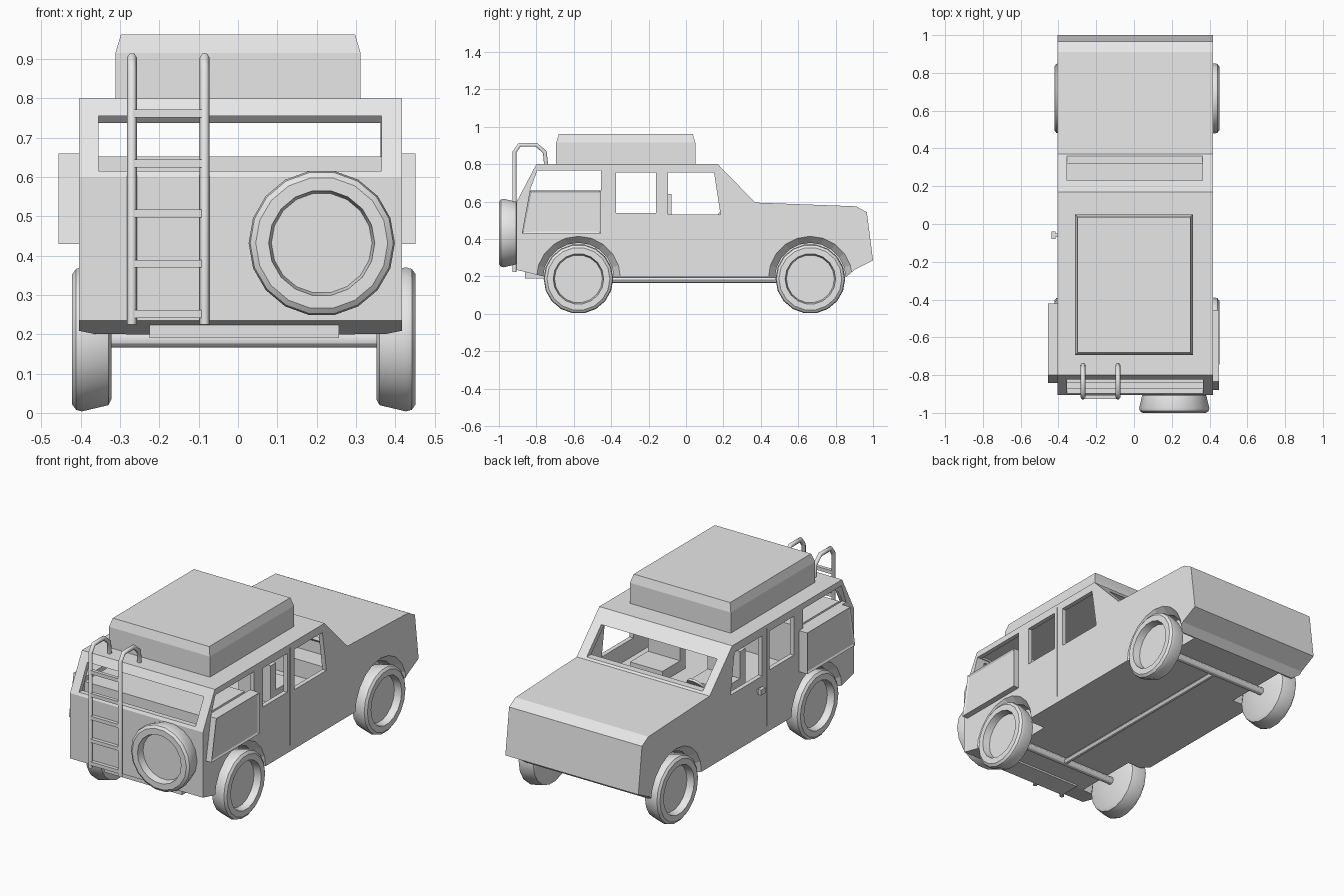
import bpy
import bmesh
from math import cos, sin, tau, pi
from mathutils import Matrix, Vector

cube = bpy.data.objects.get("Cube")
if cube:
    bpy.data.objects.remove(cube, do_unlink=True)

grey = bpy.data.materials.new("plain_grey")
grey.use_nodes = True
grey.diffuse_color = (0.8, 0.8, 0.8, 1)
grey.node_tree.nodes["Principled BSDF"].inputs["Base Color"].default_value = (0.8, 0.8, 0.8, 1)


def activate(obj):
    bpy.ops.object.select_all(action="DESELECT")
    obj.select_set(True)
    bpy.context.view_layer.objects.active = obj


def make(name, bm, smooth=False):
    bmesh.ops.recalc_face_normals(bm, faces=bm.faces)
    mesh = bpy.data.meshes.new(name)
    bm.to_mesh(mesh)
    bm.free()
    obj = bpy.data.objects.new(name, mesh)
    bpy.context.collection.objects.link(obj)
    mesh.materials.append(grey)
    if smooth:
        activate(obj)
        bpy.ops.object.shade_smooth_by_angle(angle=pi / 6)
    return obj


def loft(name, rings, smooth=False):
    """Skin closed rings of points and cap both ends."""
    bm = bmesh.new()
    loops = [[bm.verts.new(p) for p in ring] for ring in rings]
    n = len(loops[0])
    for a, b in zip(loops, loops[1:]):
        for i in range(n):
            j = (i + 1) % n
            bm.faces.new((a[i], a[j], b[j], b[i]))
    bm.faces.new(loops[0])
    bm.faces.new(loops[-1])
    return make(name, bm, smooth)


def prism(name, outline, x0, x1):
    """Side outline (y, z) stretched across x."""
    return loft(name, [[(x, y, z) for y, z in outline] for x in (x0, x1)])


def box(name, x0, x1, y0, y1, z0, z1):
    return prism(name, [(y0, z0), (y1, z0), (y1, z1), (y0, z1)], x0, x1)


def lathe(name, profile, place, sides=18, smooth=True):
    """Profile of (radius, distance along local z), turned and placed."""
    rings = [[place @ Vector((r * cos(tau * i / sides), r * sin(tau * i / sides), h))
              for i in range(sides)] for r, h in profile]
    return loft(name, rings, smooth)


def cut(target, cutter):
    mod = target.modifiers.new("cut", "BOOLEAN")
    mod.operation = "DIFFERENCE"
    mod.solver = "EXACT"
    mod.object = cutter
    activate(target)
    bpy.ops.object.modifier_apply(modifier=mod.name)
    bpy.data.objects.remove(cutter, do_unlink=True)


def facing(x, y, z, axis):
    turn = Vector(axis).to_track_quat("Z", "Y").to_matrix().to_4x4()
    return Matrix.Translation((x, y, z)) @ turn


# Body shell
LEFT, RIGHT = 0.417, -0.405
AXLES = {"tail": -0.575, "nose": 0.665}
WHEEL_Z = 0.187
body = prism("body", [
    (-0.905, 0.235), (-0.905, 0.6), (-0.8, 0.8), (0.17, 0.8), (0.37, 0.595),
    (0.91, 0.575), (0.967, 0.543), (1.0, 0.285), (0.9, 0.235), (0.86, 0.2),
    (-0.76, 0.2)], RIGHT, LEFT)

# Cabin hollow
cut(body, prism("cabin_cutter", [
    (-0.875, 0.43), (-0.875, 0.6), (-0.785, 0.775), (0.155, 0.775),
    (0.335, 0.59), (0.335, 0.43)], RIGHT + 0.025, LEFT - 0.025))

# Side windows, front and back openings
side_windows = [
    [(-0.835, 0.66), (-0.795, 0.767), (-0.455, 0.767), (-0.455, 0.66)],
    [(-0.375, 0.54), (-0.375, 0.757), (-0.16, 0.757), (-0.16, 0.54)],
    [(-0.095, 0.53), (-0.095, 0.755), (0.15, 0.755), (0.185, 0.53)],
]
for outline in side_windows:
    cut(body, prism("window_cutter", outline, -0.6, 0.6))
cut(body, box("tailgate_window_cutter", -0.355, 0.365, -1.0, -0.74, 0.615, 0.755))
cut(body, box("windscreen_cutter", -0.355, 0.362, 0.08, 0.5, 0.605, 0.737))

# Flared wheel arches and door seams
for side, face in ((1, LEFT), (-1, RIGHT)):
    for y in AXLES.values():
        cut(body, lathe("arch_cutter", [(0.19, -0.12), (0.19, -0.04), (0.225, 0), (0.225, 0.05)],
                        facing(face, y, WHEEL_Z + 0.003, (side, 0, 0)), 20, False))
    cut(body, box("seam_cutter", face - 0.008, face + 0.008, -0.139, -0.133, 0.235, 0.78))

# Wheels with dished rims, plus the spare
tyre = [(0.02, 0), (0.155, 0), (0.17, 0.008), (0.186, 0.075), (0.182, 0.09),
        (0.168, 0.1), (0.135, 0.1), (0.128, 0.06), (0.02, 0.06)]
for end, y in AXLES.items():
    for side, name, x in ((1, "left", 0.352), (-1, "right", -0.322)):
        lathe(f"{end}_{name}_wheel", tyre, facing(x, y, WHEEL_Z, (side, 0, 0)))
    lathe(f"{end}_axle", [(0.021, -0.33), (0.021, 0.36)], facing(0, y, 0.187, (1, 0, 0)), 12)
lathe("spare_wheel", tyre, facing(0.213, -0.9, 0.432, (0, -1, 0)))
lathe("drive_shaft", [(0.015, AXLES["tail"]), (0.015, AXLES["nose"])],
      facing(0, 0, 0.181, (0, 1, 0)), 12)
box("tail_plate", -0.225, 0.257, -0.86, -0.74, 0.19, 0.235)

# Roof case with tapered lid
case_rings = []
for inset, z in ((0, 0.798), (0, 0.915), (0.014, 0.962)):
    x, y0, y1 = 0.312 - inset, -0.694 + inset, 0.05 - inset
    case_rings.append([(-x, y0, z), (x, y0, z), (x, y1, z), (-x, y1, z)])
loft("roof_case", case_rings)

# Side cases with recessed outer panels
for name, inner, outer, shift in (("left", LEFT - 0.01, 0.451, 0), ("right", RIGHT + 0.01, -0.456, 0.035)):
    case = prism(f"{name}_side_case", [
        (-0.878 + shift, 0.43), (-0.835 + shift, 0.66),
        (-0.455 + shift, 0.66), (-0.455 + shift, 0.43)], inner, outer)
    bm = bmesh.new()
    bm.from_mesh(case.data)
    panel = [f for f in bm.faces if all(abs(v.co.x - outer) < 0.001 for v in f.verts)]
    bmesh.ops.inset_region(bm, faces=panel, thickness=0.014, depth=-0.006)
    bm.to_mesh(case.data)
    bm.free()

# Ladder with hooked rails
rail_path = [(-0.917, 0.225), (-0.917, 0.865), (-0.89, 0.904),
             (-0.8, 0.904), (-0.755, 0.865), (-0.748, 0.795)]
for name, x in (("outer", -0.27), ("inner", -0.085)):
    curve = bpy.data.curves.new(f"{name}_ladder_rail", "CURVE")
    curve.dimensions = "3D"
    curve.bevel_depth = 0.0125
    curve.bevel_resolution = 1
    curve.use_fill_caps = True
    spline = curve.splines.new("POLY")
    spline.points.add(len(rail_path) - 1)
    for point, (y, z) in zip(spline.points, rail_path):
        point.co = (x, y, z, 1)
    curve.materials.append(grey)
    rail = bpy.data.objects.new(curve.name, curve)
    bpy.context.collection.objects.link(rail)
    activate(rail)
    bpy.ops.object.convert(target="MESH")
for i in range(5):
    z = 0.252 + i * 0.1275
    box(f"ladder_rung_{i + 1}", -0.265, -0.09, -0.926, -0.906, z - 0.01, z + 0.01)

# Cabin fittings
box("cargo_bin", -0.36, 0.37, -0.84, -0.47, 0.42, 0.652)
for name, x in (("left", 0.19), ("right", -0.18)):
    box(f"{name}_seat_back", x - 0.1, x + 0.1, -0.125, -0.077, 0.42, 0.64)
    box(f"{name}_seat_base", x - 0.1, x + 0.1, -0.12, 0.08, 0.42, 0.49)
box("dashboard", -0.375, 0.385, 0.22, 0.34, 0.42, 0.525)
lathe("steering_wheel", [(0.055, -0.006), (0.055, 0.006)],
      facing(-0.18, 0.165, 0.515, (0, -0.8, 0.6)), 14)

# Door handle
box("door_handle", -0.418, -0.4, -0.07, -0.05, 0.455, 0.475)
box("door_handle_grip", -0.436, -0.416, -0.08, -0.04, 0.45, 0.48)
